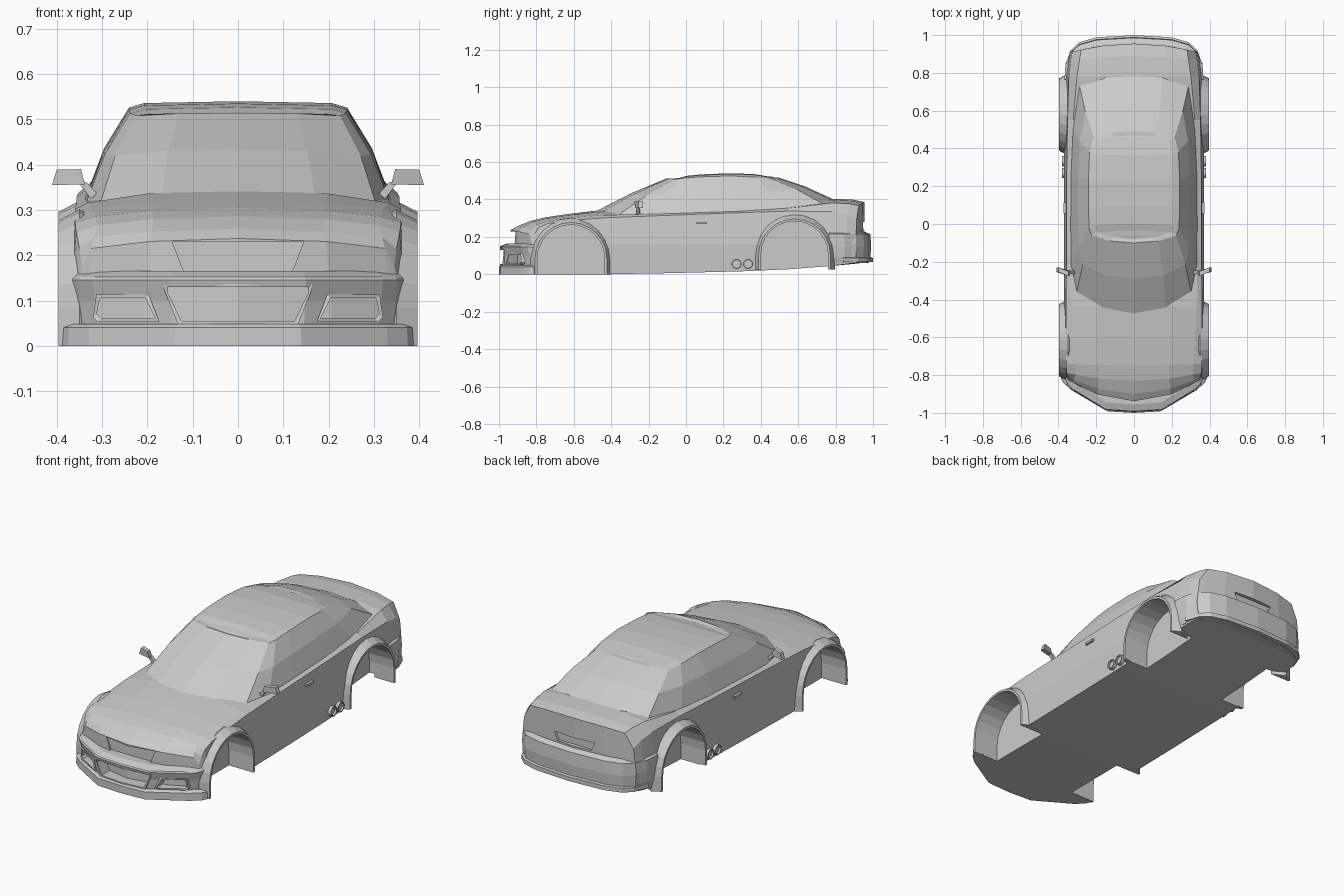
import bpy, bmesh
from math import sin, cos, pi

if "Cube" in bpy.data.objects:
    bpy.data.objects.remove(bpy.data.objects["Cube"])


def loft(name, rings, closed=True, cap="ngon", mirror=True):
    """Skin equal-length rings of points, cap the ends, mirror across x = 0."""
    bm = bmesh.new()
    rows = [[bm.verts.new(p) for p in r] for r in rings]
    n = len(rows[0])
    for a, b in zip(rows, rows[1:]):
        for i in range(n if closed else n - 1):
            j = (i + 1) % n
            bm.faces.new((a[i], a[j], b[j], b[i]))
    for r in (rows[0], rows[-1]):
        if cap == "ngon":
            bm.faces.new(r)
        elif cap == "strip":
            for i in range(n // 2 - 1):
                bm.faces.new((r[i], r[i + 1], r[n - 2 - i], r[n - 1 - i]))
    if mirror:
        bmesh.ops.mirror(bm, geom=bm.verts[:] + bm.edges[:] + bm.faces[:], axis='X', merge_dist=1e-4)
    bmesh.ops.remove_doubles(bm, verts=bm.verts[:], dist=1e-5)
    bmesh.ops.recalc_face_normals(bm, faces=bm.faces[:])
    me = bpy.data.meshes.new(name)
    bm.to_mesh(me)
    bm.free()
    ob = bpy.data.objects.new(name, me)
    bpy.context.collection.objects.link(ob)
    return ob


def prism_x(name, pts, x0, x1):
    return loft(name, [[(x, y, z) for y, z in pts] for x in (x0, x1)])


def prism_y(name, pts, y0, y1, mirror=True):
    return loft(name, [[(x, y, z) for x, z in pts] for y in (y0, y1)], mirror=mirror)


def carve(ob, cutter):
    cutter.hide_render = True
    cutter.hide_viewport = True
    m = ob.modifiers.new("cut", 'BOOLEAN')
    m.operation, m.solver, m.object = 'DIFFERENCE', 'EXACT', cutter


def arch(cy, cz, r, zlo):
    arc = [(cy - r * cos(k * pi / 12), cz + r * sin(k * pi / 12)) for k in range(13)]
    return [(cy - r, zlo)] + arc + [(cy + r, zlo)]


# Main body: y, bottom, max width, shoulder x z, top edge x z, centre top, plan bow
stations = [
    (-.938, .03, .350, .345, .175, .325, .215, .237, .115),
    (-.90, .02, .357, .350, .215, .318, .240, .258, .09),
    (-.83, .00, .364, .357, .250, .312, .266, .286, .04),
    (-.75, .00, .367, .360, .272, .315, .285, .305, .01),
    (-.62, .00, .370, .361, .288, .322, .302, .324, 0),
    (-.44, .00, .370, .360, .302, .332, .316, .345, 0),
    (-.10, .006, .370, .357, .315, .338, .324, .34, 0),
    (.30, .016, .370, .356, .330, .335, .338, .35, 0),
    (.55, .027, .369, .352, .338, .322, .354, .37, 0),
    (.78, .045, .363, .345, .335, .302, .382, .404, 0),
    (.89, .055, .354, .336, .320, .288, .378, .399, -.03),
    (.955, .062, .340, .326, .290, .280, .368, .386, -.05)]
rings = []
for y, zb, w, ws, zs, we, ze, zt, bow in stations:
    half = [(0, zb), (.6 * w, zb), (w - .008, zb), (w, min(.16, zs - .02)),
            (ws, zs), (we, ze), (.6 * we, ze + .7 * (zt - ze)), (0, zt)]
    rings.append([(x, y + bow * (x / .35) ** 2, z) for x, z in half])
body = loft("body_shell", rings, closed=False, cap="strip")

# Wheel wells and flared arch lips
for tag, cy, cz, zlo in (("front", -.615, .085, 0), ("rear", .58, .104, .025)):
    carve(body, prism_x(tag + "_well_cutter", arch(cy, cz, .18, -.1), .25, .6))
    lip = [[(x, y, z) for y, z in arch(cy, cz, .18 + d, zlo)]
           for x, d in ((.28, 0), (.396, 0), (.396, .012), (.35, .036))]
    loft(tag + "_arch_flare", list(zip(*lip)))

# Grille opening and rear plate recess
carve(body, prism_y("grille_cutter", [(-.145, .229), (.145, .229), (.12, .165), (-.12, .165)],
                    -1.1, -.905, mirror=False))
carve(body, prism_y("plate_cutter", [(-.12, .28), (.12, .28), (.10, .235), (-.10, .235)],
                    .935, 1.1, mirror=False))

# Cabin: glasshouse from beltline outline to roof outline, then crowned roof
belt = [(0, -.48, .338), (.17, -.455, .33), (.305, -.37, .312), (.336, -.22, .315), (.338, .0, .32),
        (.336, .25, .33), (.325, .5, .345), (.288, .73, .378), (.15, .78, .396), (0, .79, .40)]
roof = [(0, -.10, .514), (.13, -.09, .513), (.225, -.06, .508), (.238, -.02, .513), (.241, .08, .521),
        (.241, .24, .526), (.235, .38, .519), (.215, .46, .508), (.12, .485, .517), (0, .49, .519)]
mid = [((b[0] + t[0]) * .512, (b[1] + t[1]) / 2, (b[2] + t[2]) / 2 + .009) for b, t in zip(belt, roof)]
crown = lambda y: .540 - .2 * (y - .24) ** 2 - (.006 if y < -.05 or y > .45 else 0)
inner = [(x * .86, .2 + (y - .2) * .93, crown(y) - .004) for x, y, z in roof]
spine = [(0, .2 + (y - .2) * .90, crown(y)) for x, y, z in roof]
loft("cabin", [belt, mid, roof, inner, spine], closed=False, cap=None)


def slab(name, outline, back, levels):
    """Bumper from a half plan outline; each level is z, width scale, y shift."""
    s = 1 if back < 0 else -1
    return loft(name, [[(x * k, y + s * d, z) for x, y in outline[:-1]] +
                       [(outline[-1][0] * k, outline[-1][1], z), (0, back, z)]
                       for z, k, d in levels], closed=False)


# Front bumper with splitter and three intakes
slab("front_splitter", [(0, -1.0), (.14, -.992), (.20, -.957), (.33, -.88), (.375, -.84), (.395, -.795)],
     -.795, [(0, 1, 0), (.04, .995, 0), (.048, .96, .012)])
bumper = slab("front_bumper", [(0, -.985), (.15, -.975), (.20, -.945), (.32, -.872), (.352, -.84), (.372, -.797)],
              -.797, [(.04, .97, .008), (.10, .99, .003), (.145, 1, -.01), (.152, .99, -.006), (.165, .95, .03)])
carve(bumper, prism_y("centre_intake_cutter", [(-.155, .13), (.155, .13), (.155, .117), (.125, .055),
                                               (-.125, .055), (-.155, .117)], -1.1, -.90, mirror=False))
carve(bumper, prism_y("side_intake_cutter", [(.205, .106), (.305, .106), (.312, .095), (.312, .07),
                                             (.302, .06), (.182, .06)], -1.1, -.83))

# Raised frames around the intakes
for tag, pts, yf in (("centre", [(0, .13), (.155, .13), (.155, .117), (.125, .055), (0, .055)],
                      lambda x: -.99 + .8 * x * x),
                     ("side", [(.205, .106), (.305, .106), (.312, .07), (.302, .06), (.182, .06), (.205, .106)],
                      lambda x: -.945 + (x - .20) * .61)):
    cx = sum(p[0] for p in pts) / len(pts) if tag == "side" else 0
    cz = .09
    path = []
    for x, z in pts:
        ox = x + (.008 if x > cx else -.008 if x < cx else 0)
        oz = z + (.007 if z > cz else -.007)
        y = yf(x)
        path.append([(x, y - .004, z), (ox, y - .004, oz), (ox, y + .03, oz), (x, y + .03, z)])
    loft(tag + "_intake_frame", path, cap="ngon" if tag == "side" else None)

# Rear bumper and lower lip
rear = [(0, .99), (.2, .978), (.29, .952), (.335, .91), (.362, .85), (.368, .765)]
slab("rear_bumper", rear, .765, [(.06, .97, .012), (.09, .99, .004), (.15, 1, 0), (.215, 1, .004), (.226, .95, .03)])
slab("rear_lower_lip", [(x, y + .01) for x, y in rear[:4]] + [(.364, .84)], .84,
     [(.065, 1, 0), (.088, 1, 0), (.092, .97, .02)])

# Wing mirrors with stems
loft("wing_mirror", [[(.338, y, .356), (.347, y - .004, .390), (.400, y + .018, .389), (.411, y + .018, .355),
                      (.36, y + .005, .356)] for y in (-.272, -.247)])
loft("mirror_stem", [[(.31, y, .335), (.335, y, .362), (.35, y, .358), (.325, y, .325)] for y in (-.265, -.245)])

# Door handles
prism_x("door_handle", [(.055, .268), (.11, .268), (.113, .28), (.055, .28)], .355, .373)

# Twin side exhaust tips: open tubes
for k, cy in enumerate((.27, .332)):
    tube = [[(x, cy + r * cos(a * pi / 8), .055 + r * sin(a * pi / 8)) for a in range(16)]
            for x, r in ((.35, .027), (.382, .027), (.382, .021), (.372, .021))]
    loft("exhaust_tip_%d" % (k + 1), tube)
